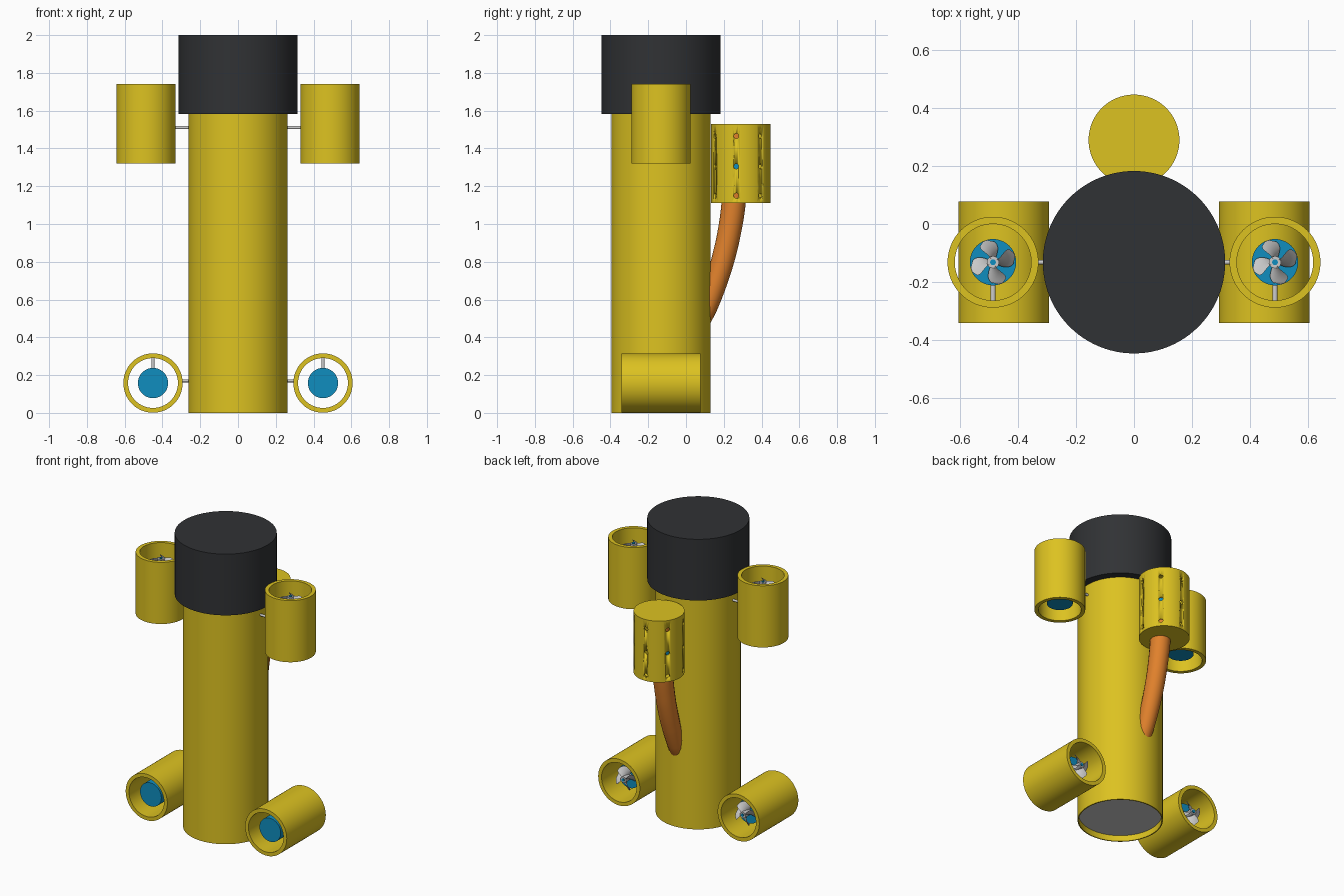
import bpy, bmesh, math
from mathutils import Matrix, Vector

if "Cube" in bpy.data.objects:
    bpy.data.objects.remove(bpy.data.objects["Cube"])


def material(name, rgb):
    m = bpy.data.materials.new(name)
    m.diffuse_color = (*rgb, 1)
    m.use_nodes = True
    m.node_tree.nodes["Principled BSDF"].inputs["Base Color"].default_value = m.diffuse_color
    return m


YELLOW = material("yellow_paint", (0.72, 0.54, 0.015))
BLACK = material("black_cap", (0.03, 0.032, 0.035))
BLUE = material("blue_motor", (0.005, 0.27, 0.52))
ORANGE = material("orange_rubber", (0.75, 0.22, 0.025))


def finish(name, bm, mat=None, matrix=Matrix()):
    bmesh.ops.recalc_face_normals(bm, faces=bm.faces)
    bm.transform(matrix)
    me = bpy.data.meshes.new(name)
    bm.to_mesh(me)
    bm.free()
    ob = bpy.data.objects.new(name, me)
    bpy.context.collection.objects.link(ob)
    if mat:
        me.materials.append(mat)
    bpy.ops.object.select_all(action='DESELECT')
    ob.select_set(True)
    bpy.context.view_layer.objects.active = ob
    bpy.ops.object.shade_smooth_by_angle(angle=math.radians(35))
    return ob


def add_cyl(bm, a, b, r, seg=64):
    a, b = Vector(a), Vector(b)
    d = b - a
    m = Matrix.Translation((a + b) / 2) @ d.to_track_quat('Z', 'Y').to_matrix().to_4x4()
    bmesh.ops.create_cone(bm, cap_ends=True, segments=seg, radius1=r, radius2=r,
                          depth=d.length, matrix=m)


def cyl(name, a, b, r, mat=None, matrix=Matrix(), seg=64):
    bm = bmesh.new()
    add_cyl(bm, a, b, r, seg)
    return finish(name, bm, mat, matrix)


def tube(name, z0, z1, r_out, r_in, mat, matrix=Matrix(), seg=64):
    bm = bmesh.new()
    profile = [(r_in, z0), (r_out, z0), (r_out, z1), (r_in, z1)]
    rings = []
    for i in range(seg):
        a = 2 * math.pi * i / seg
        rings.append([bm.verts.new((r * math.cos(a), r * math.sin(a), z)) for r, z in profile])
    for i in range(seg):
        p, q = rings[i], rings[(i + 1) % seg]
        for j in range(4):
            k = (j + 1) % 4
            bm.faces.new((p[j], q[j], q[k], p[k]))
    return finish(name, bm, mat, matrix)


def propeller(name, matrix):
    # hub plus four wide helical blades with rounded tips
    bm = bmesh.new()
    add_cyl(bm, (0, 0, 0.10), (0, 0, 0.165), 0.021, 24)
    n, m, t = 8, 6, 0.003
    for b in range(4):
        base = b * math.pi / 2
        layers = []
        for dz in (-t, t):
            grid = []
            for i in range(n + 1):
                u = i / n
                r = 0.015 + 0.064 * u
                half = 0.55 * math.sqrt(max(1 - u ** 5, 0.03))
                row = []
                for j in range(m + 1):
                    s = half * (2 * j / m - 1)
                    a = base + s + 0.35 * u
                    row.append(bm.verts.new((r * math.cos(a), r * math.sin(a),
                                             0.135 + 0.055 * s + dz)))
                grid.append(row)
            layers.append(grid)
            for i in range(n):
                for j in range(m):
                    bm.faces.new((grid[i][j], grid[i + 1][j], grid[i + 1][j + 1], grid[i][j + 1]))
        lo, hi = layers
        rim = ([(0, j) for j in range(m)] + [(i, m) for i in range(n)]
               + [(n, j) for j in range(m, 0, -1)] + [(i, 0) for i in range(n, 0, -1)])
        for (i, j), (k, l) in zip(rim, rim[1:] + rim[:1]):
            bm.faces.new((lo[i][j], lo[k][l], hi[k][l], hi[i][j]))
    finish(name, bm, None, matrix)


def thruster(name, matrix):
    # local z is the thrust axis, propeller at the +z end
    tube(name + "_duct", -0.21, 0.21, 0.157, 0.132, YELLOW, matrix)
    cyl(name + "_motor", (0, 0, -0.165), (0, 0, 0.10), 0.08, BLUE, matrix, 48)
    cyl(name + "_shaft", (0, 0, 0.09), (0, 0, 0.17), 0.01, BLUE, matrix, 16)
    cyl(name + "_strut", (0, -0.07, 0), (0, -0.14, 0), 0.009, None, matrix, 16)
    propeller(name + "_propeller", matrix)


# main hull, recessed floor and cap
CY = -0.132
hull_at = Matrix.Translation((0, CY, 0))
tube("hull", 0, 1.59, 0.263, 0.256, YELLOW, hull_at, 96)
cyl("hull_floor", (0, 0, 0.04), (0, 0, 0.05), 0.257, None, hull_at, 96)
cyl("cap", (0, 0, 1.583), (0, 0, 2), 0.315, BLACK, hull_at, 96)

# two vertical and two horizontal thrusters with mounting rods
for side, s in (("left", -1), ("right", 1)):
    thruster("upper_" + side, Matrix.Translation((s * 0.487, CY, 1.53)))
    thruster("lower_" + side, Matrix.Translation((s * 0.45, CY, 0.158))
             @ Matrix.Rotation(-math.pi / 2, 4, 'X'))
    for level, z, x in (("upper", 1.51, 0.345), ("lower", 0.17, 0.305)):
        cyl(f"{level}_{side}_rod", (s * 0.25, CY, z), (s * x, CY, z), 0.008, None, seg=16)

# perforated rear canister
TY = 0.29
canister = cyl("canister", (0, TY, 1.112), (0, TY, 1.53), 0.157, YELLOW)
cavity = cyl("cavity_cutter", (0, TY, 1.125), (0, TY, 1.517), 0.145)
bm = bmesh.new()
for z in (1.15, 1.305, 1.465):
    for k in range(7):
        a = math.radians(-9 + 360 / 7 * k)
        d = Vector((math.cos(a), math.sin(a), 0))
        c = Vector((0, TY, z))
        add_cyl(bm, c + d * 0.125, c + d * 0.18, 0.0135, 16)
holes = finish("hole_cutter", bm)
for cutter in (cavity, holes):
    mod = canister.modifiers.new("cut", 'BOOLEAN')
    mod.operation = 'DIFFERENCE'
    mod.solver = 'EXACT'
    mod.object = cutter
    cutter.hide_render = True
    cutter.hide_set(True)
cyl("canister_core", (0, 0.27, 1.25), (0, 0.27, 1.36), 0.085, BLUE, seg=32)

# tapered hose from the canister into the hull
path = [(0.265, 1.49, 0.06), (0.265, 1.3, 0.063), (0.252, 1.11, 0.064), (0.228, 0.95, 0.062),
        (0.198, 0.82, 0.061), (0.155, 0.68, 0.059), (0.108, 0.55, 0.054), (0.05, 0.42, 0.04)]
cu = bpy.data.curves.new("hose", 'CURVE')
cu.dimensions = '3D'
cu.bevel_depth = 1
cu.bevel_resolution = 6
cu.use_fill_caps = True
sp = cu.splines.new('BEZIER')
sp.bezier_points.add(len(path) - 1)
for p, (y, z, r) in zip(sp.bezier_points, path):
    p.co = (0, y, z)
    p.radius = r
    p.handle_left_type = p.handle_right_type = 'AUTO'
cu.materials.append(ORANGE)
bpy.context.collection.objects.link(bpy.data.objects.new("hose", cu))
